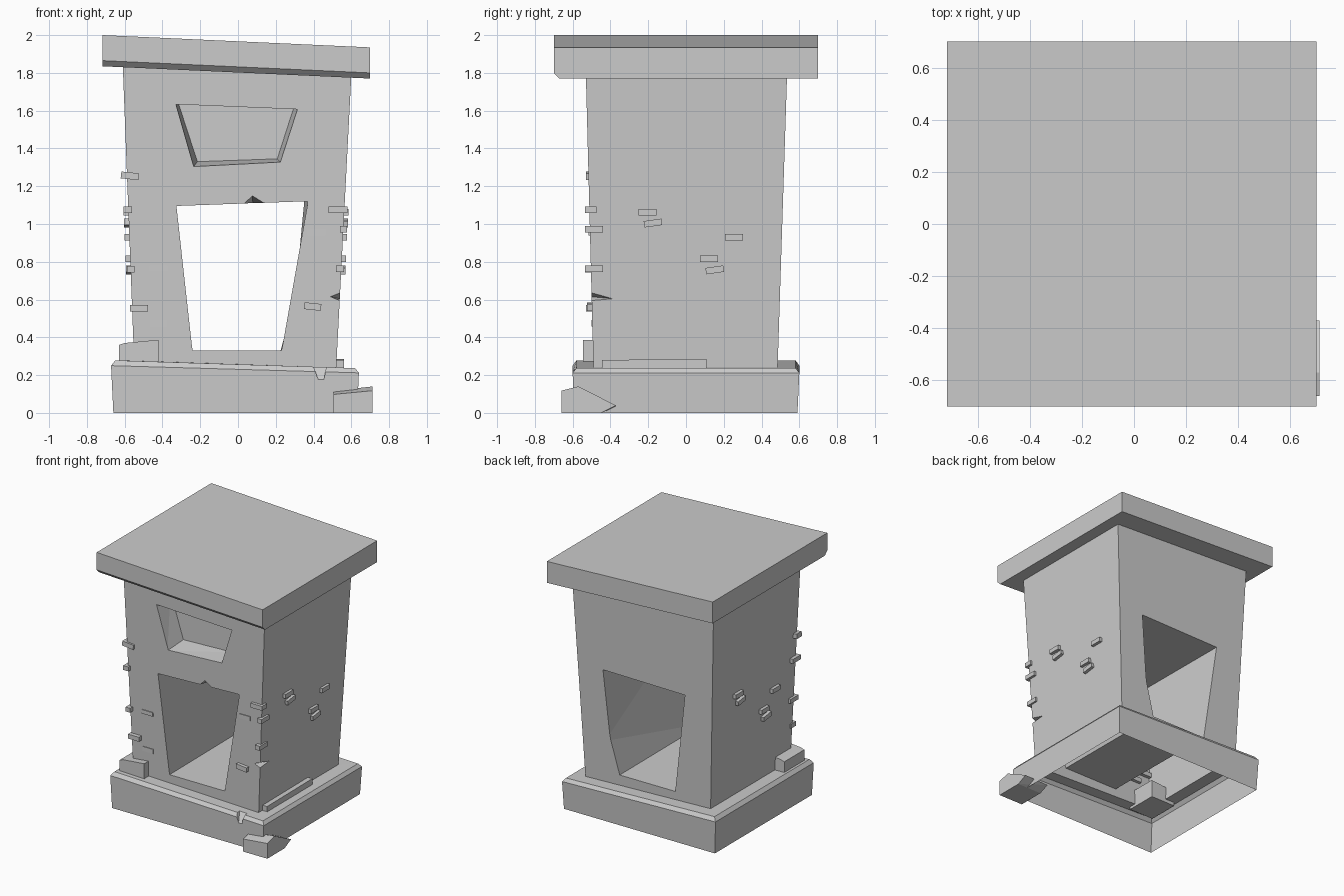
import bpy, bmesh
from math import radians
from mathutils import Matrix

if "Cube" in bpy.data.objects:
    bpy.data.objects.remove(bpy.data.objects["Cube"])


def finish(name, bm):
    bmesh.ops.recalc_face_normals(bm, faces=bm.faces)
    me = bpy.data.meshes.new(name)
    bm.to_mesh(me)
    bm.free()
    ob = bpy.data.objects.new(name, me)
    bpy.context.collection.objects.link(ob)
    return ob


def hull(name, pts):
    """Convex solid through a few corner points."""
    bm = bmesh.new()
    for p in pts:
        bm.verts.new(p)
    bmesh.ops.convex_hull(bm, input=bm.verts)
    bmesh.ops.dissolve_limit(bm, angle_limit=0.002, verts=bm.verts, edges=bm.edges)
    return finish(name, bm)


def brick(name, center, size, tilt=0, axis='X'):
    bm = bmesh.new()
    m = (Matrix.Translation(center) @ Matrix.Rotation(radians(tilt), 4, axis)
         @ Matrix.Diagonal((*size, 1)))
    bmesh.ops.create_cube(bm, size=1, matrix=m)
    return finish(name, bm)


def ring(x0, x1, y0, y1, zl, zr):
    """Rectangle whose height runs from zl (left) to zr (right)."""
    return [(x0, y0, zl), (x1, y0, zr), (x1, y1, zr), (x0, y1, zl)]


# Plinth and tapered tower as one stacked shell
rings = [ring(-.66, .63, -.595, .59, 0, 0),
         ring(-.672, .64, -.60, .60, .25, .212),
         ring(-.65, .62, -.58, .58, .278, .237),
         ring(-.55, .52, -.49, .485, .276, .24),
         ring(-.61, .60, -.53, .535, 1.84, 1.79)]
bm = bmesh.new()
loops = [[bm.verts.new(p) for p in r] for r in rings]
for a, b in zip(loops, loops[1:]):
    for i in range(4):
        j = (i + 1) % 4
        bm.faces.new((a[i], a[j], b[j], b[i]))
bm.faces.new(loops[0][::-1])
bm.faces.new(loops[-1])
tower = finish("tower", bm)

# Cutters: doorway through the tower, window recess, chips and cracks
door_front = [(-.325, 1.095), (.325, 1.118), (.37, 1.12), (.33, .98), (.23, .33), (-.24, .33)]
door_back = [(-.35, 1.11), (.35, 1.12), (.30, .6), (.225, .33), (-.25, .33)]
win_out = [(-.345, 1.69), (.33, 1.655), (.225, 1.327), (-.235, 1.303)]
win_in = [(-.325, 1.668), (.303, 1.64), (.208, 1.345), (-.215, 1.33)]
cutters = [
    hull("door_cutter", [(x, -.56, z) for x, z in door_front] + [(x, .56, z) for x, z in door_back]),
    hull("window_cutter", [(x, -.525, z) for x, z in win_out] + [(x, -.36, z) for x, z in win_in]),
    hull("lintel_chip", [(.0, -.55, 1.08), (.17, -.55, 1.08), (.16, -.55, 1.11), (.075, -.55, 1.163),
                         (.02, -.55, 1.11), (.08, -.35, 1.09)]),
    hull("corner_crack", [(.49, -.50, .615), (.56, -.56, .58), (.56, -.56, .66), (.56, -.34, .60)]),
    hull("plinth_crack", [(.395, -.64, .26), (.47, -.64, .26), (.445, -.64, .12),
                          (.395, -.54, .26), (.47, -.54, .26)]),
]
for c in cutters:
    c.hide_render = True
    mod = tower.modifiers.new(c.name, 'BOOLEAN')
    mod.operation, mod.solver, mod.object = 'DIFFERENCE', 'EXACT', c
dg = bpy.context.evaluated_depsgraph_get()
cut_mesh = bpy.data.meshes.new_from_object(tower.evaluated_get(dg))
tower.modifiers.clear()
tower.data = cut_mesh
for c in cutters:
    bpy.data.objects.remove(c)

# The underside is open
bm = bmesh.new()
bm.from_mesh(tower.data)
floor = [f for f in bm.faces if all(v.co.z < .001 for v in f.verts)]
bmesh.ops.delete(bm, geom=floor, context='FACES')
bm.to_mesh(tower.data)
bm.free()

# Sloping roof slab with a bevelled lower front edge
side = lambda x, dz: [(x, -.70, 2 + dz), (x, .70, 2 + dz), (x, .70, 1.835 + dz),
                      (x, -.67, 1.835 + dz), (x, -.70, 1.865 + dz)]
hull("roof_slab", side(-.718, 0) + side(.70, -.065))

# Side bricks; the left wall repeats the right wall turned half round: y, z, tilt
for i, (y, z, t) in enumerate([(-.205, 1.063, 0), (-.175, 1.005, 8), (.253, .93, 0),
                               (.122, .817, 0), (.152, .757, 8)]):
    right = .52 + (z - .24) * .051
    left = -.55 - (z - .27) * .038
    brick(f"right_brick_{i}", (right, y, z), (.046, .095, .034), t)
    brick(f"left_brick_{i}", (left, -y, z), (.05, .095, .034), -t)

# Corner and front bricks: centre, size, tilt
for i, (c, s, t) in enumerate([
        ((-.572, -.50, 1.255), (.095, .06, .036), 6),
        ((-.585, -.487, 1.075), (.045, .095, .034), 0),
        ((-.567, -.487, .76), (.04, .095, .034), 0),
        ((-.523, -.50, .553), (.095, .06, .034), 0),
        ((.53, -.505, 1.076), (.10, .06, .034), 0),
        ((.558, -.487, .973), (.036, .097, .034), 0),
        ((.54, -.487, .762), (.04, .097, .034), 0),
        ((.395, -.495, .563), (.09, .06, .036), 6),
        ((.415, -.50, .957), (.095, .03, .034), 0),
        ((-.42, -.495, .765), (.095, .03, .03), 0),
        ((-.42, -.485, .475), (.09, .03, .034), 0)]):
    brick(f"front_brick_{i}", c, s, t, 'Y')

# Loose stones on the plinth
hull("ledge_stone", [(x, y, z) for y in (-.545, -.30)
                     for x, z in [(-.63, .25), (-.63, .36), (-.60, .37), (-.42, .387), (-.42, .25)]])
brick("ledge_plank", (.525, -.168, .255), (.07, .553, .055), .5)
stone = [(-.66, 0), (-.66, .105), (-.57, .125), (-.37, .035), (-.45, 0)]
hull("fallen_stone", [(.505, y, z * .93) for y, z in stone] + [(.713, y, z * 1.12) for y, z in stone])
